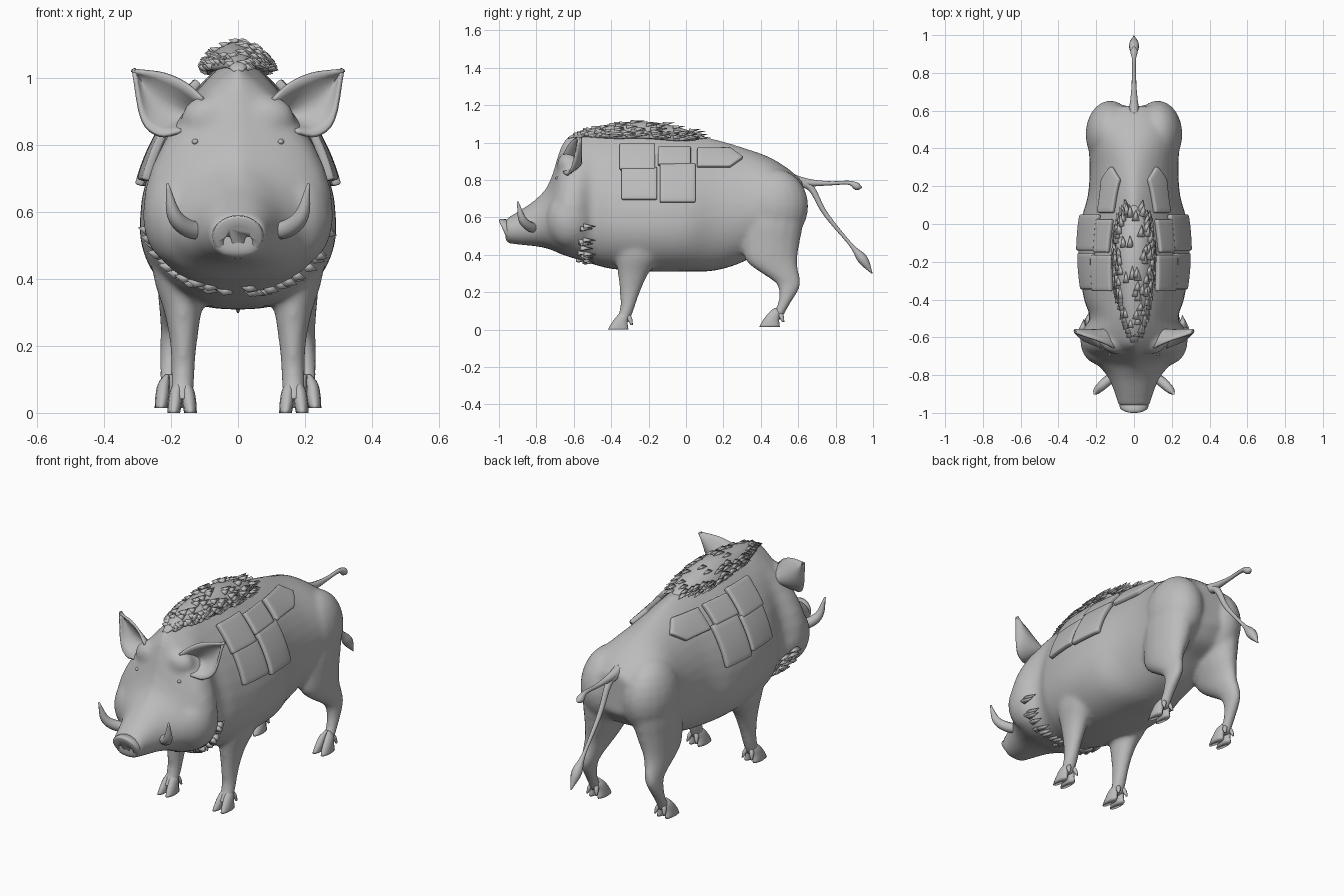
import bpy, bmesh, random
from math import sin, cos, pi
from mathutils import Vector

random.seed(4)
if "Cube" in bpy.data.objects:
    bpy.data.objects.remove(bpy.data.objects["Cube"])

grey = bpy.data.materials.new("hide_grey")
grey.use_nodes = True
colour = (0.5, 0.5, 0.5, 1)
grey.diffuse_color = colour
for node in grey.node_tree.nodes:
    if node.type == 'BSDF_PRINCIPLED':
        node.inputs["Base Color"].default_value = colour
        node.inputs["Roughness"].default_value = 0.8


def finish(name, bm):
    bmesh.ops.recalc_face_normals(bm, faces=bm.faces[:])
    mesh = bpy.data.meshes.new(name)
    for f in bm.faces:
        f.smooth = True
    bm.to_mesh(mesh)
    bm.free()
    mesh.materials.append(grey)
    obj = bpy.data.objects.new(name, mesh)
    bpy.context.collection.objects.link(obj)
    return obj


def spline(rows, k):
    """Smooth interpolation of table rows keyed by their first column."""
    last = len(rows) - 1
    i = max([j for j in range(last) if rows[j][0] <= k], default=0)
    a, b = rows[i], rows[i + 1]
    h = b[0] - a[0]
    t = (k - a[0]) / h

    def slope(j, c):
        lo, hi = rows[max(j - 1, 0)], rows[min(j + 1, last)]
        return (hi[c] - lo[c]) / (hi[0] - lo[0]) * h
    return [a[c] + (b[c] - a[c]) * t * t * (3 - 2 * t)
            + slope(i, c) * t * (1 - t) ** 2 - slope(i + 1, c) * t * t * (1 - t)
            for c in range(len(a))]


def resample(rows, n):
    lo, hi = rows[0][0], rows[-1][0]
    return [spline(rows, lo + (hi - lo) * i / n) for i in range(n + 1)]


def skin(bm, rings, closed=True):
    vs = [[bm.verts.new(p) for p in ring] for ring in rings]
    n = len(vs[0])
    for a, b in zip(vs, vs[1:]):
        for i in range(n if closed else n - 1):
            j = (i + 1) % n
            bm.faces.new((a[i], a[j], b[j], b[i]))
    if closed:
        bm.faces.new(vs[0])
        bm.faces.new(vs[-1])


def column(bm, rows, n=12, seg=16):
    """Upright limb: rows of height, x, y, x radius, y radius."""
    skin(bm, [[Vector((x + rx * cos(2 * pi * i / seg), y + ry * sin(2 * pi * i / seg), z))
               for i in range(seg)] for z, x, y, rx, ry in resample(rows, n)])


def tube(name, points, ref, n=16, seg=10):
    """Round tube through points of x, y, z, radius."""
    pts = resample([(i, *p) for i, p in enumerate(points)], n)
    centres = [Vector(p[1:4]) for p in pts]
    bm, rings = bmesh.new(), []
    for i, c in enumerate(centres):
        along = (centres[min(i + 1, n)] - centres[max(i - 1, 0)]).normalized()
        u = along.cross(Vector(ref)).normalized()
        v = along.cross(u)
        rings.append([c + (u * cos(2 * pi * k / seg) + v * sin(2 * pi * k / seg)) * max(pts[i][4], 0.002)
                      for k in range(seg)])
    skin(bm, rings)
    return finish(name, bm)


def blob(bm, centre, radii):
    made = bmesh.ops.create_uvsphere(bm, u_segments=20, v_segments=12, radius=1)["verts"]
    bmesh.ops.scale(bm, vec=radii, verts=made)
    bmesh.ops.translate(bm, vec=centre, verts=made)


# Trunk and head stations: y, top, bottom, widest height, half width, upper taper
TRUNK = [(-.965, .59, .465, .535, .082, .9), (-.9, .63, .455, .54, .1, .9),
         (-.8, .7, .445, .55, .145, 1.2), (-.73, .79, .43, .57, .21, 1.9),
         (-.66, 1, .4, .59, .275, 2.1), (-.58, 1.05, .375, .6, .28, 1.9),
         (-.5, 1.06, .35, .59, .235, 1.4), (-.4, 1.07, .325, .57, .265, 1.6),
         (-.2, 1.08, .31, .56, .293, 1.8), (0, 1.05, .31, .56, .285, 1.7),
         (.15, 1.02, .315, .6, .245, 1.5), (.3, .975, .36, .62, .235, 1.3),
         (.45, .92, .45, .66, .24, 1.1), (.56, .85, .5, .68, .21, 1), (.625, .79, .58, .69, .12, 1)]


def trunk(y, t):
    _, top, bot, mid, half, taper = spline(TRUNK, y)
    c, s = cos(t), sin(t)
    x = half * abs(c) ** (taper if s > 0 else .8) * (1 if c > 0 else -1)
    return Vector((x, y, mid + s * (top - mid if s > 0 else mid - bot)))


def side_x(y, z):
    """Half width of the upper trunk at a height."""
    _, top, _, mid, half, taper = spline(TRUNK, y)
    s = min((z - mid) / (top - mid), .98)
    return half * (1 - s * s) ** (taper / 2)


FRONT_LEG = [(.035, .167, -.35, .034, .045), (.1, .165, -.318, .035, .038), (.2, .163, -.3, .04, .055),
             (.3, .165, -.282, .056, .083), (.4, .172, -.25, .08, .125), (.55, .18, -.22, .085, .13)]
REAR_LEG = [(.05, .205, .47, .03, .04), (.12, .205, .515, .029, .032), (.2, .2, .547, .033, .05),
            (.25, .193, .547, .038, .068), (.3, .187, .505, .048, .1), (.36, .178, .46, .062, .135),
            (.45, .16, .452, .085, .155), (.6, .14, .465, .108, .165), (.72, .12, .48, .09, .13)]

# Body: trunk, legs, haunches, brows and cheeks fused into one hide
bm = bmesh.new()
skin(bm, [[trunk(row[0], 2 * pi * k / 40) for k in range(40)] for row in resample(TRUNK, 70)])
for side in (1, -1):
    for leg in (FRONT_LEG, REAR_LEG):
        column(bm, [(z, x * side, y, rx, ry) for z, x, y, rx, ry in leg], 24)
    blob(bm, (.125 * side, .475, .66), (.132, .18, .2))
    blob(bm, (.085 * side, -.63, .88), (.085, .06, .07))
    blob(bm, (.17 * side, -.62, .585), (.115, .13, .15))
body = finish("body", bm)
remesh = body.modifiers.new("fuse", 'REMESH')
remesh.mode, remesh.voxel_size, remesh.use_smooth_shade = 'VOXEL', .011, True
soften = body.modifiers.new("soften", 'SMOOTH')
soften.factor, soften.iterations = .5, 14

# Cloven hooves and dewclaws
for side, side_name in ((1, "left"), (-1, "right")):
    for part, x, y, lift in (("front", .167, -.345, 0), ("rear", .205, .465, .015)):
        bm = bmesh.new()
        for toe in (-1, 1):
            cx = x * side + toe * .019
            column(bm, [(lift, cx + toe * .006, y - .018, .019, .055),
                        (lift + .035, cx + toe * .002, y - .01, .021, .043),
                        (lift + .075, cx - toe * .003, y + .008, .017, .03),
                        (lift + .1, cx - toe * .012, y + .018, .006, .012)], 10, 12)
            column(bm, [(lift + .025, cx + toe * .008, y + .055, .005, .006),
                        (lift + .06, cx, y + .043, .012, .014),
                        (lift + .085, cx - toe * .008, y + .035, .005, .008)], 5, 8)
        finish(f"{part}_{side_name}_hoof", bm)

# Snout disc with cut nostrils
bm = bmesh.new()
skin(bm, [[Vector((.078 * r * cos(a), -.967 + d - .03 * r * sin(a), .525 + .066 * r * sin(a)))
           for a in (2 * pi * k / 28 for k in range(28))]
          for r, d in ((.97, .05), (1, .012), (.97, -.002), (.85, -.008), (.5, -.006))])
snout = finish("snout_disc", bm)
bm = bmesh.new()
for side in (1, -1):
    blob(bm, (.031 * side, -.968, .507), (.013, .018, .022))
cutter = finish("nostril_cutter", bm)
cutter.hide_render = True
cut = snout.modifiers.new("nostrils", 'BOOLEAN')
cut.operation, cut.object = 'DIFFERENCE', cutter
bpy.context.view_layer.objects.active = snout
bpy.ops.object.modifier_apply(modifier=cut.name)
bpy.data.objects.remove(cutter)

# Ear outline edges: position along the ear, x, z
EAR_LOW = [(0, .17, .835), (.33, .235, .825), (.67, .29, .875), (1, .318, 1.026)]
EAR_HIGH = [(0, .1, .94), (.33, .15, .985), (.67, .22, 1.017), (1, .312, 1.029)]


def pouch(name, side, y0, y1, z0, z1, lift, tip=0):
    """Padded panel that follows the flank."""
    bm, rows, n = bmesh.new(), [], 8
    for i in range(n + 1):
        v = i / n
        z = z0 + (z1 - z0) * v
        end = y1 - tip * abs(2 * v - 1)
        ys = [y0 + (end - y0) * j / n for j in range(n + 1)]
        rows.append([Vector((side * (side_x(y, z) + lift), y, z)) for y in ys])
    skin(bm, rows, False)
    obj = finish(name, bm)
    pad = obj.modifiers.new("thickness", 'SOLIDIFY')
    pad.thickness, pad.offset = .026, 0
    edge = obj.modifiers.new("soft_edges", 'BEVEL')
    edge.width, edge.segments = .007, 2


for side, side_name in ((1, "left"), (-1, "right")):
    # Cupped ears
    bm, rows = bmesh.new(), []
    for low, high in zip(resample(EAR_LOW, 12), resample(EAR_HIGH, 12)):
        u = low[0]
        rows.append([Vector((side * (low[1] + (high[1] - low[1]) * v),
                             -.655 + .08 * u + .1 * sin(pi * v) * (1 - .8 * u),
                             low[2] + (high[2] - low[2]) * v)) for v in (k / 8 for k in range(9))])
    skin(bm, rows, False)
    ear = finish(f"{side_name}_ear", bm)
    ear.modifiers.new("thickness", 'SOLIDIFY').thickness = .012
    # Tusks and eyes
    tube(f"{side_name}_tusk", [(.08 * side, -.79, .55, .024), (.14 * side, -.83, .548, .027),
                               (.19 * side, -.875, .59, .022), (.211 * side, -.9, .685, .004)], (0, 1, 0))
    bm = bmesh.new()
    blob(bm, (side * (side_x(-.69, .81) - .004), -.685, .81), (.01, .014, .009))
    finish(f"{side_name}_eye", bm)
    # Saddle pouches
    pouch(f"{side_name}_front_pouch", side, -.345, -.155, .695, .865, .014)
    pouch(f"{side_name}_front_flap", side, -.355, -.165, .855, .99, .017)
    pouch(f"{side_name}_rear_pouch", side, -.14, .05, .68, .885, .016)
    pouch(f"{side_name}_rear_flap", side, -.15, .025, .88, .975, .02)
    pouch(f"{side_name}_pointed_pouch", side, .06, .305, .87, .968, .012, .07)

# Tails
tube("raised_tail", [(0, .57, .8, .03), (0, .66, .785, .02), (0, .77, .782, .011), (0, .87, .785, .011),
                     (0, .915, .765, .02), (0, .94, .76, .004)], (1, 0, 0), 24)
tube("hanging_tail", [(0, .6, .79, .03), (0, .67, .755, .018), (0, .745, .62, .013), (0, .88, .455, .01),
                      (0, .945, .375, .027), (0, .995, .3, .003)], (1, 0, 0), 24)

# Mane ridge: y, half width, height
MANE = [(-.63, .015, .005), (-.5, .06, .03), (-.35, .09, .04), (-.15, .1, .04), (0, .075, .03), (.1, .012, .005)]


def mane_point(y, a):
    _, w, h = spline(MANE, y)
    side = cos(a) * w
    return Vector((side, y, spline(TRUNK, y)[1] - .01 - 4 * side * side + h * sin(a)))


bm = bmesh.new()
skin(bm, [[mane_point(row[0], 2 * pi * k / 16) for k in range(16)] for row in resample(MANE, 24)])
finish("mane_ridge", bm)


def tuft(bm, base, lean, width):
    """Spike of bristles."""
    u = lean.cross(Vector((.3, .2, 1))).normalized() * width
    v = lean.cross(u).normalized() * width * .5
    ring = [bm.verts.new(base + d) for d in (u, v, -u, -v)]
    top = bm.verts.new(base + lean)
    for i in range(4):
        bm.faces.new((ring[i], ring[(i + 1) % 4], top))
    bm.faces.new(ring)


# Mane bristles, densest along the edges
bm = bmesh.new()
for _ in range(190):
    a = random.choice((random.uniform(0, .25), random.uniform(.75, 1), random.random())) * pi
    base = mane_point(random.uniform(-.6, .07), a)
    tuft(bm, base, Vector((cos(a) * .015, random.uniform(.045, .075), sin(a) * .012 - .004)), .022)
finish("mane_bristles", bm)

# Ragged fur under the jowls
bm = bmesh.new()
for _ in range(36):
    a = random.uniform(-.95, -.05) * pi
    base = trunk(random.uniform(-.6, -.54), a) * .985
    tuft(bm, base, Vector((cos(a) * -.006, .07, sin(a) * .004)), .03)
finish("jowl_fur", bm)
